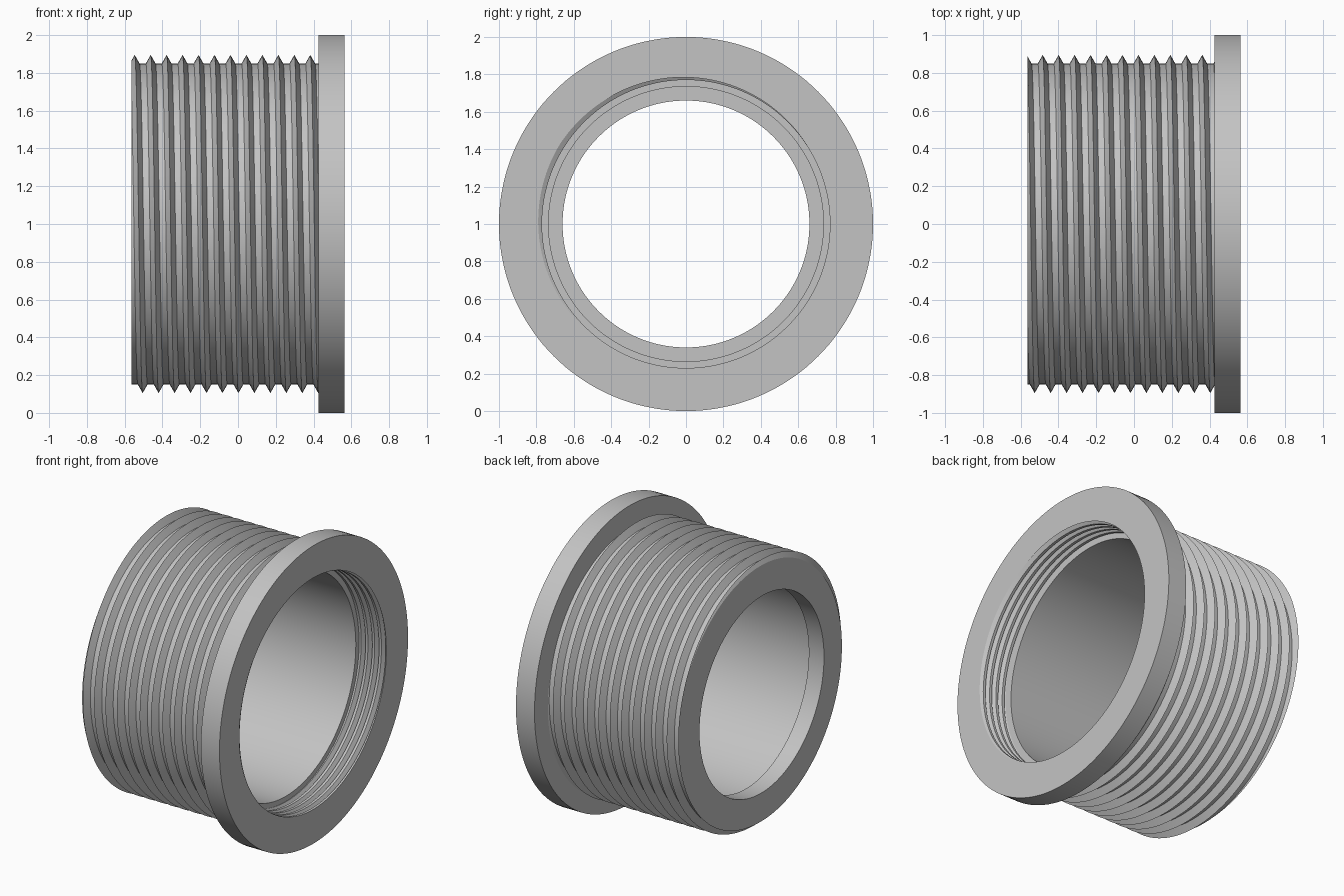
import bpy, bmesh, math

cube = bpy.data.objects.get("Cube")
if cube:
    bpy.data.objects.remove(cube, do_unlink=True)

SEGMENTS = 144
END, FLANGE_BACK = 0.5625, 0.425
FLANGE_R, LIP_R, BORE_R = 1.0, 0.66, 0.735
SOCKET_BACK, LIP_FRONT = 0.36, -0.45


def helix_profile(turn, first, pitch, half, base_r, tip_r, low, high):
    """Section of a V thread at one angle, clipped to low..high along x."""
    def radius(x):
        offset = (x - first + turn * pitch + pitch / 2) % pitch - pitch / 2
        return base_r + (tip_r - base_r) * max(0, 1 - abs(offset) / half)

    count = math.ceil((high - low) / pitch) + 3
    points = []
    for k in range(count, -3, -1):
        centre = first - (k + turn) * pitch
        for x in (centre - half, centre, centre + half):
            x = min(max(x, low), high)
            points.append((x, radius(x)))
    return points


def section(turn):
    # Outer thread, from the plain end towards the flange
    points = helix_profile(turn, 0.3826, 0.0845, 0.0255, 0.85, 0.895,
                           -END, FLANGE_BACK)
    # Flange
    points += [(FLANGE_BACK, FLANGE_R), (END, FLANGE_R)]
    # Inner thread in the flange mouth, cut outwards
    groove = helix_profile(turn, END - 0.008, 0.05, 0.016, 0.77, 0.798,
                           SOCKET_BACK, END)
    points += groove[::-1]
    # Smooth bore and the narrow lip at the plain end
    points += [(SOCKET_BACK, BORE_R), (LIP_FRONT, BORE_R),
               (LIP_FRONT, LIP_R), (-END, LIP_R)]
    return points


# Sweep the section round the x axis
bm = bmesh.new()
columns = []
for i in range(SEGMENTS + 1):
    turn = i / SEGMENTS
    a = turn * math.tau
    columns.append([bm.verts.new((x, r * math.sin(a), 1 + r * math.cos(a)))
                    for x, r in section(turn)])
for left, right in zip(columns, columns[1:]):
    for j in range(len(left)):
        k = (j + 1) % len(left)
        bm.faces.new((left[j], left[k], right[k], right[j]))
# The last column lies one pitch along, so add the missing seam by welding
bmesh.ops.remove_doubles(bm, verts=bm.verts, dist=0.00002)
bmesh.ops.recalc_face_normals(bm, faces=bm.faces)

mesh = bpy.data.meshes.new("threaded_bushing")
bm.to_mesh(mesh)
bm.free()
bushing = bpy.data.objects.new("threaded_bushing", mesh)
bpy.context.collection.objects.link(bushing)

# Plain grey metal
grey = bpy.data.materials.new("light_grey")
grey.use_nodes = True
colour = (0.55, 0.55, 0.55, 1)
grey.diffuse_color = colour
grey.node_tree.nodes["Principled BSDF"].inputs["Base Color"].default_value = colour
mesh.materials.append(grey)

# Smooth round surfaces with crisp thread and rim edges
bpy.ops.object.select_all(action="DESELECT")
bushing.select_set(True)
bpy.context.view_layer.objects.active = bushing
bpy.ops.object.shade_smooth_by_angle(angle=math.radians(25))
